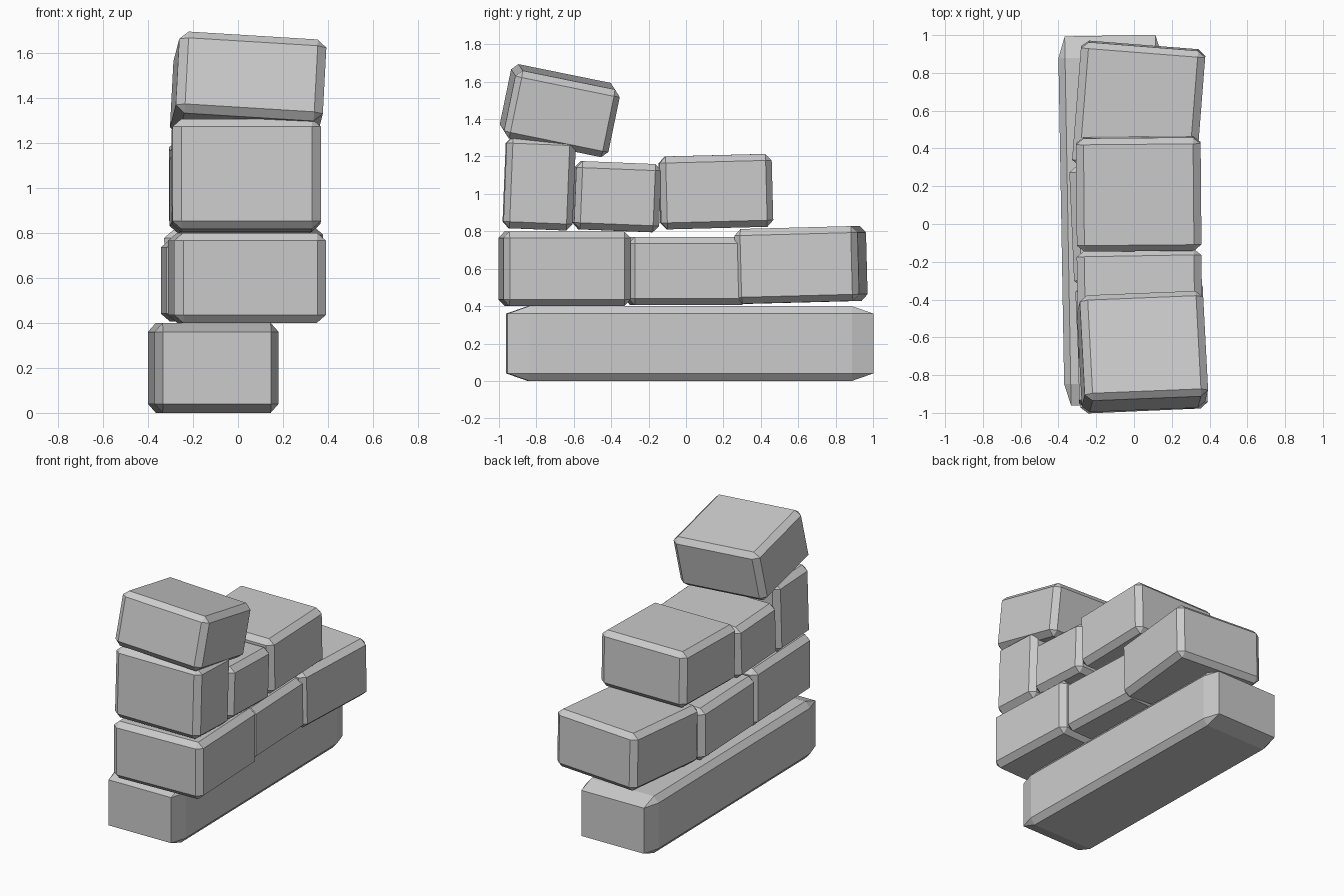
import bpy, bmesh
from math import radians
from mathutils import Matrix, Vector, Euler

if "Cube" in bpy.data.objects:
    bpy.data.objects.remove(bpy.data.objects["Cube"])


def block(name, center, size, rot=(0, 0, 0), bevel=(0.04, 0.033, 0.035)):
    """Chamfered stone block; the chamfer can differ along each axis."""
    bm = bmesh.new()
    bmesh.ops.create_cube(bm, size=1)
    # bevel by one unit in bevel-sized space, then scale to real size
    bmesh.ops.scale(bm, verts=bm.verts, vec=[s / b for s, b in zip(size, bevel)])
    bmesh.ops.bevel(bm, geom=bm.edges[:], offset=1, offset_type='OFFSET',
                    segments=1, profile=0.5, affect='EDGES')
    bmesh.ops.scale(bm, verts=bm.verts, vec=bevel)
    bmesh.ops.recalc_face_normals(bm, faces=bm.faces)
    mesh = bpy.data.meshes.new(name)
    bm.to_mesh(mesh)
    bm.free()
    ob = bpy.data.objects.new(name, mesh)
    ob.location = center
    ob.rotation_euler = [radians(a) for a in rot]
    bpy.context.collection.objects.link(ob)
    return ob


# long foundation slab
block("base_slab", (-0.11, 0.02, 0.20), (0.55, 1.955, 0.40), (0, 0, 1), (0.035, 0.115, 0.04))

# second course
block("lower_front_block", (0.04, -0.65, 0.60), (0.675, 0.68, 0.40), (0, 0, 2.5))
block("lower_middle_block", (-0.005, 0.0, 0.588), (0.65, 0.64, 0.365), (0, 0, 2.5))
block("lower_back_block", (0.025, 0.615, 0.62), (0.66, 0.66, 0.40), (1.5, 0, -4.5))

# third course
block("upper_front_block", (0.037, -0.785, 1.055), (0.66, 0.37, 0.49), (-2.3, 0, 0.5))
block("upper_middle_block", (0.03, -0.37, 0.985), (0.66, 0.455, 0.365), (-2.3, 0, 1))
block("upper_back_block", (0.025, 0.16, 1.012), (0.66, 0.60, 0.39), (1.5, 0, 0.5))

# tilted loose stone on top
block("top_block", (0.045, -0.675, 1.445), (0.655, 0.57, 0.37), (-11.5, 3.5, 2.3))
